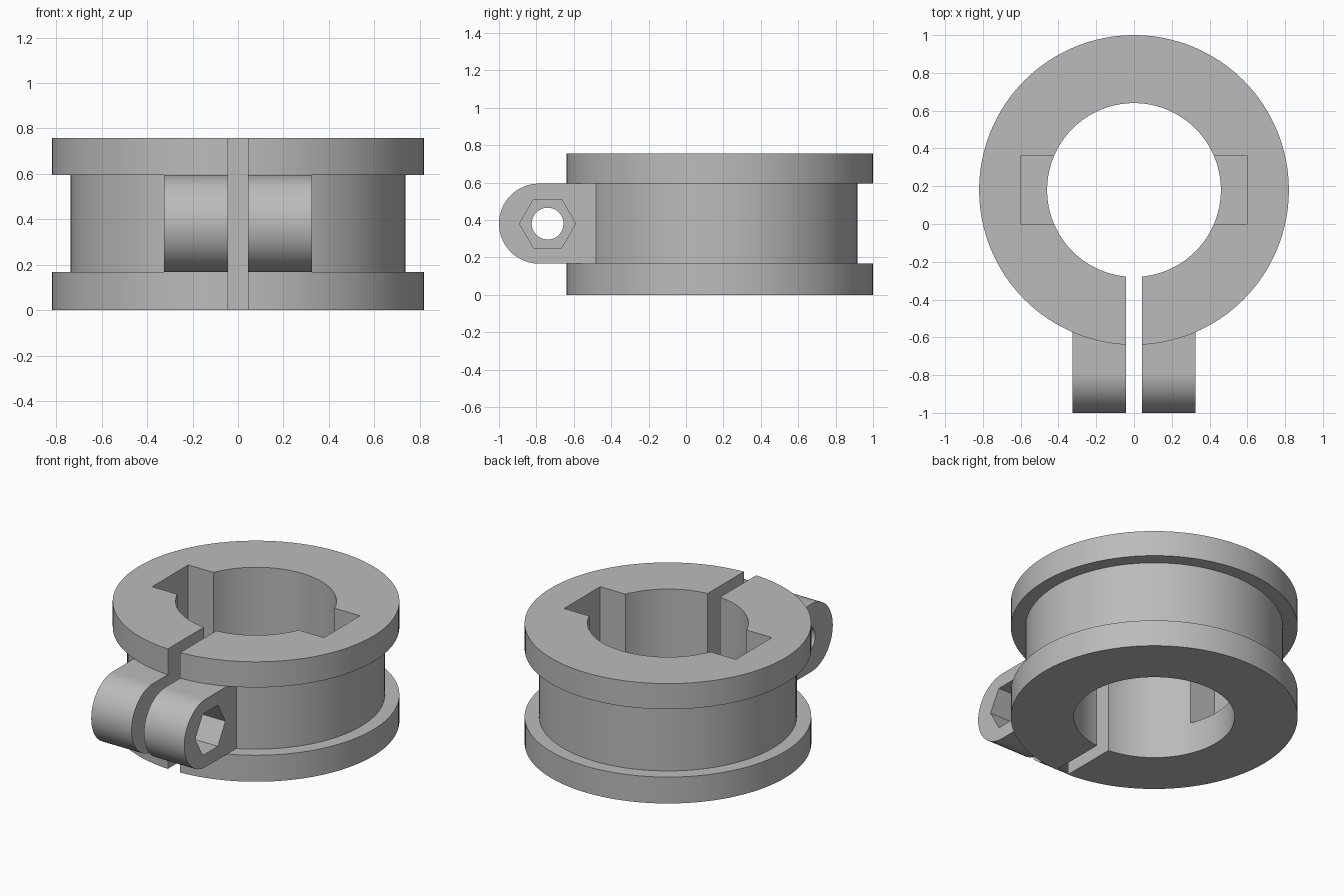
import bpy, bmesh, math
from mathutils import Matrix, Vector

if "Cube" in bpy.data.objects:
    bpy.data.objects.remove(bpy.data.objects["Cube"])

CENTRE_Y = 0.18
HEIGHT = 0.757
LOW, HIGH = 0.167, 0.595          # groove floor and ceiling
MID = (LOW + HIGH) / 2
GAP = 0.043                       # half width of the slit
EAR = 0.325                       # outer face of each ear

grey = bpy.data.materials.new("plain grey")
grey.use_nodes = True
grey.diffuse_color = (0.5, 0.5, 0.5, 1)
grey.node_tree.nodes["Principled BSDF"].inputs["Base Color"].default_value = (0.5, 0.5, 0.5, 1)


def finish(name, bm):
    bmesh.ops.recalc_face_normals(bm, faces=bm.faces)
    mesh = bpy.data.meshes.new(name)
    bm.to_mesh(mesh)
    bm.free()
    mesh.materials.append(grey)
    ob = bpy.data.objects.new(name, mesh)
    bpy.context.collection.objects.link(ob)
    return ob


def prism(name, outline, vector):
    """Extrude a closed outline along a vector."""
    bm = bmesh.new()
    face = bm.faces.new([bm.verts.new(p) for p in outline])
    ext = bmesh.ops.extrude_face_region(bm, geom=[face])
    moved = [v for v in ext["geom"] if isinstance(v, bmesh.types.BMVert)]
    bmesh.ops.translate(bm, verts=moved, vec=vector)
    return finish(name, bm)


def box(name, x0, x1, y0, y1, z0, z1):
    return prism(name, [(x0, y0, z0), (x1, y0, z0), (x1, y1, z0), (x0, y1, z0)],
                 Vector((0, 0, z1 - z0)))


def circle_x(x, y, z, radius, sides):
    """Points of a regular polygon facing along x."""
    return [(x, y + radius * math.cos(math.tau * i / sides),
             z + radius * math.sin(math.tau * i / sides)) for i in range(sides)]


def combine(target, other, operation):
    mod = target.modifiers.new("cut", 'BOOLEAN')
    mod.operation = operation
    mod.solver = 'EXACT'
    mod.object = other
    bpy.ops.object.select_all(action='DESELECT')
    bpy.context.view_layer.objects.active = target
    target.select_set(True)
    bpy.ops.object.modifier_apply(modifier=mod.name)
    bpy.data.objects.remove(other)


# Grooved ring, turned from its cross-section
inner, waist, outer = 0.46, 0.737, 0.82
section = [(inner, 0), (outer, 0), (outer, LOW), (waist, LOW),
           (waist, HIGH), (outer, HIGH), (outer, HEIGHT), (inner, HEIGHT)]
bm = bmesh.new()
steps = 128
rings = []
for i in range(steps):
    turn = Matrix.Rotation(math.tau * i / steps, 3, 'Z')
    rings.append([bm.verts.new(turn @ Vector((r, 0, z)) + Vector((0, CENTRE_Y, 0)))
                  for r, z in section])
for i in range(steps):
    a, b = rings[i], rings[(i + 1) % steps]
    for j in range(len(section)):
        k = (j + 1) % len(section)
        bm.faces.new([a[j], b[j], b[k], a[k]])
ring = finish("clamp_ring", bm)

# Rounded clamp lug, split into two ears by the slit
radius = (HIGH - LOW) / 2
arc = [math.pi / 2 + math.pi * i / 32 for i in range(33)]
lug_outline = [(-EAR, -1 + radius + radius * math.cos(t), MID + radius * math.sin(t))
               for t in arc]
lug_outline += [(-EAR, -0.35, LOW), (-EAR, -0.35, HIGH)]
lug = prism("clamp_lug", lug_outline, Vector((2 * EAR, 0, 0)))
combine(ring, lug, 'UNION')

# Slit through the front
combine(ring, box("slit", -GAP, GAP, -1.2, 0.1, -0.1, 1), 'DIFFERENCE')

# Key pockets on both sides, open at the top
for side in (-1, 1):
    x0, x1 = sorted((side * 0.3, side * 0.6))
    combine(ring, box("pocket", x0, x1, 0, 0.36, 0.2, 1), 'DIFFERENCE')

# Bolt hole and hexagonal nut recess
bolt_y = -0.74
combine(ring, prism("bolt_hole", circle_x(-0.5, bolt_y, MID, 0.085, 48),
                    Vector((1, 0, 0))), 'DIFFERENCE')
combine(ring, prism("nut_recess", circle_x(EAR - 0.16, bolt_y, MID, 0.15, 6),
                    Vector((0.4, 0, 0))), 'DIFFERENCE')

# Smooth curves, crisp edges
bpy.ops.object.select_all(action='DESELECT')
ring.select_set(True)
bpy.context.view_layer.objects.active = ring
bpy.ops.object.shade_smooth_by_angle(angle=math.radians(25))
